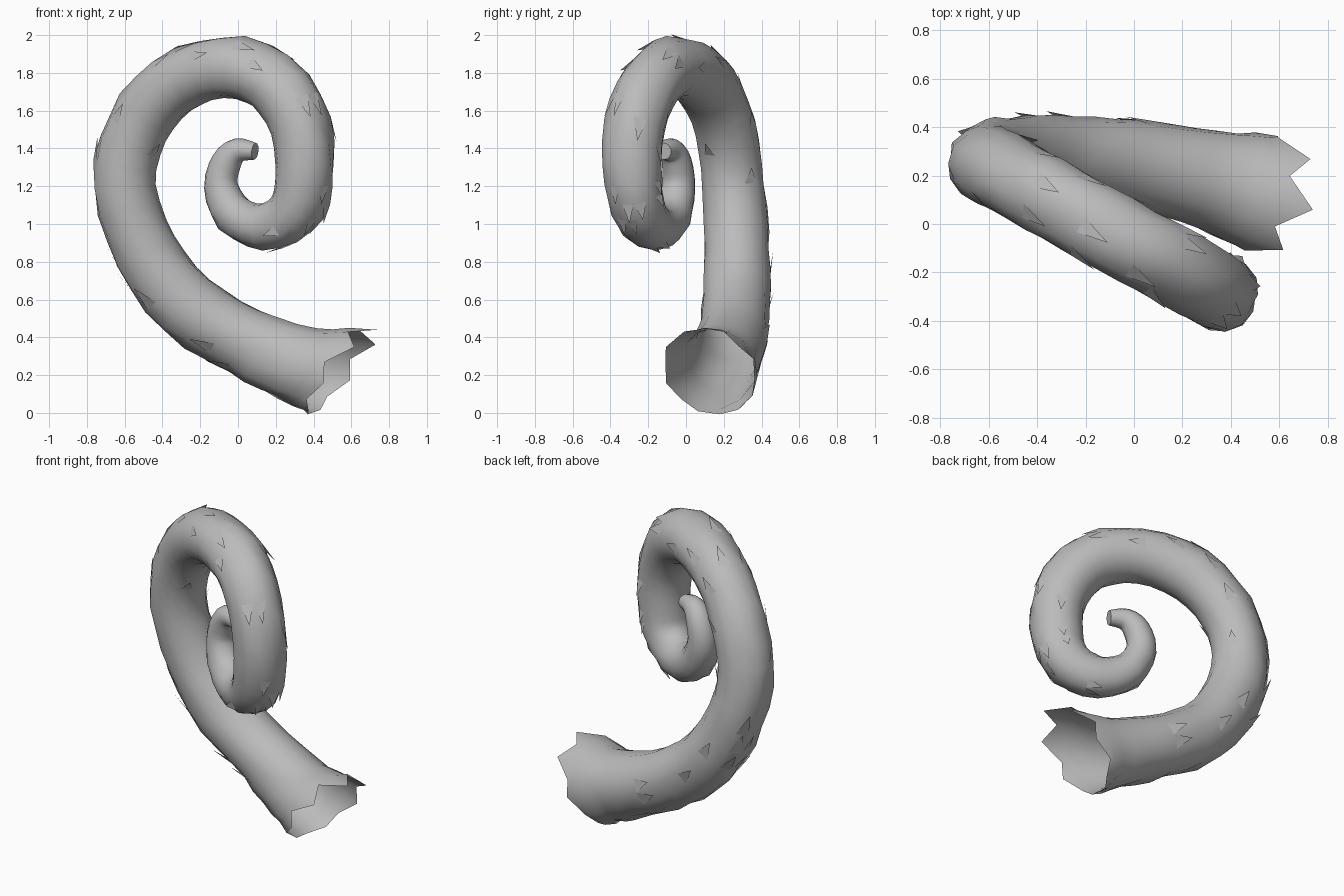
import bpy, bmesh, math, random
from mathutils import Vector

random.seed(4)
if "Cube" in bpy.data.objects:
    bpy.data.objects.remove(bpy.data.objects["Cube"], do_unlink=True)

grey = bpy.data.materials.new("plain grey")
grey.use_nodes = True
grey.diffuse_color = (0.5, 0.5, 0.5, 1)
bsdf = next(n for n in grey.node_tree.nodes if n.type == 'BSDF_PRINCIPLED')
bsdf.inputs["Base Color"].default_value = grey.diffuse_color

# Centre line from the open base to the curled tip: x, y, z, radius
PATH = [
    (.53, .125, .22, .25), (.32, .18, .26, .21), (.03, .24, .38, .187),
    (-.27, .265, .57, .183), (-.49, .27, .85, .175), (-.6, .25, 1.2, .167),
    (-.53, .21, 1.51, .165), (-.35, .11, 1.73, .165), (-.08, -.04, 1.83, .165),
    (.18, -.18, 1.75, .165), (.33, -.27, 1.52, .16), (.35, -.28, 1.22, .155),
    (.28, -.24, 1.05, .14), (.13, -.16, .985, .125), (-.02, -.08, 1.05, .11),
    (-.09, -.04, 1.2, .09), (-.06, -.05, 1.33, .08), (.0, -.08, 1.39, .065),
    (.09, -.12, 1.385, .045),
]
SIDES, STEPS, MOUTH_RINGS = 14, 3, 6
AXIS = Vector((.49, .87, 0)).normalized()     # normal of the coil's plane


def spline(points, steps):
    """Catmull-Rom through 4D points, as (position, radius)."""
    p = [Vector(q) for q in points]
    p = [2 * p[0] - p[1]] + p + [2 * p[-1] - p[-2]]
    out = []
    for k in range(1, len(p) - 2):
        a, b, c, d = p[k - 1:k + 3]
        for s in range(steps):
            t = s / steps
            out.append(.5 * (2 * b + (c - a) * t + (2 * a - 5 * b + 4 * c - d) * t * t
                             + (3 * b - a - 3 * c + d) * t ** 3))
    out.append(p[-2])
    return [(q.xyz, q.w) for q in out]


def make_object(name, bm):
    mesh = bpy.data.meshes.new(name)
    bm.to_mesh(mesh)
    bm.free()
    mesh.materials.append(grey)
    mesh.shade_smooth()
    obj = bpy.data.objects.new(name, mesh)
    bpy.context.collection.objects.link(obj)


# Rings: angle zero points away from the coil's centre
line = spline(PATH, STEPS)
count = len(line)
rings, outward = [], []
for i, (centre, radius) in enumerate(line):
    tangent = (line[min(i + 1, count - 1)][0] - line[max(i - 1, 0)][0]).normalized()
    side = (AXIS - tangent * AXIS.dot(tangent)).normalized()
    out = tangent.cross(side).normalized()
    ring, dirs = [], []
    for j in range(SIDES):
        angle = 2 * math.pi * j / SIDES
        d = out * math.cos(angle) + side * math.sin(angle)
        rough = .02 + .05 * max(0, math.cos(angle))
        bumpy = 0 < i < count - 10
        pos = centre + d * radius * (1 + random.uniform(-rough, rough) * bumpy)
        # the mouth is cut at a slant, its upper lip reaching further
        slant = .5 * max(0, 1 - i / MOUTH_RINGS)
        pos -= tangent * (pos.z - centre.z) * slant
        if i == 0:      # torn teeth, longer towards the top
            pos -= tangent * (.01 + .11 * max(0, pos.z)) * (1 if j % 2 else -1)
        ring.append(pos)
        dirs.append(d)
    rings.append(ring)
    outward.append(dirs)

# Tube skin, open at the mouth and capped at the tip
bm = bmesh.new()
verts = [[bm.verts.new(p) for p in ring] for ring in rings]
for lower, upper in zip(verts, verts[1:]):
    for j in range(SIDES):
        k = (j + 1) % SIDES
        bm.faces.new((lower[j], lower[k], upper[k], upper[j]))
cap = bm.faces.new(verts[-1])
bmesh.ops.recalc_face_normals(bm, faces=bm.faces)
for edge in cap.edges:
    edge.smooth = False
make_object("curled_tail", bm)

# Small lifted scales along the outer side of the coil
bm = bmesh.new()
for i in range(MOUTH_RINGS, count - 16):
    for j in range(SIDES):
        facing = math.cos(2 * math.pi * j / SIDES)
        if random.random() > (.18 if facing > .2 else .01):
            continue
        k = (j + 1) % SIDES
        lift = random.uniform(.01, .03)
        tip = rings[i + 1][j].lerp(rings[i + 1][k], .5) + outward[i + 1][j] * lift
        corners = [rings[i][j], rings[i][k], tip]
        bm.faces.new([bm.verts.new(c) for c in corners])
make_object("lifted_scales", bm)
